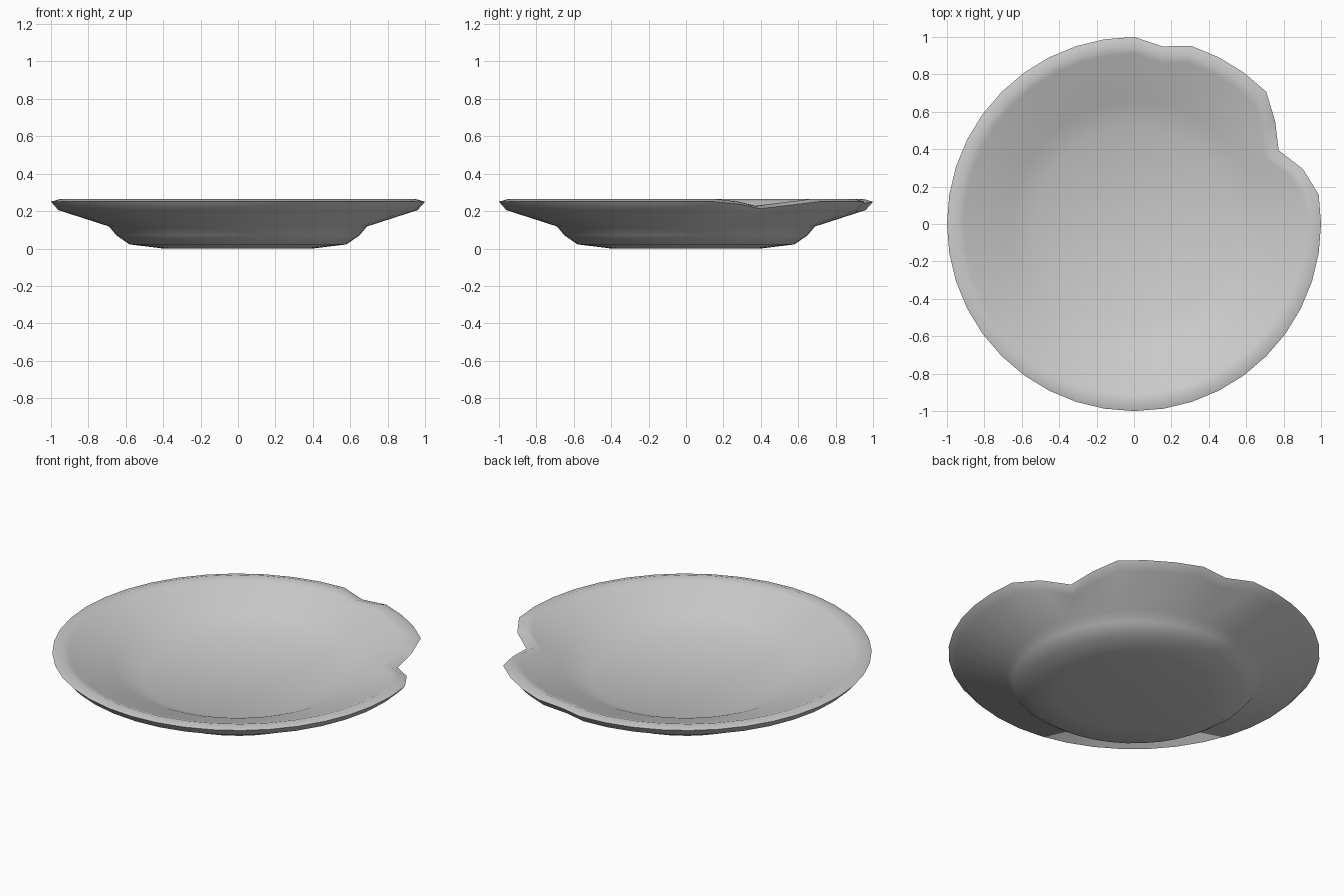
import bpy, bmesh, math

if "Cube" in bpy.data.objects:
    bpy.data.objects.remove(bpy.data.objects["Cube"])

SEGMENTS = 40

# Half cross-section (radius, height): underside, lip, then inside down to the floor
PROFILE = [(0.40, 0.0), (0.58, 0.022), (0.65, 0.07), (0.69, 0.118),
           (0.96, 0.205), (1.0, 0.25), (0.95, 0.265), (0.91, 0.25),
           (0.66, 0.165), (0.52, 0.105)]

# Chips in the rim: segment index -> remaining outer radius
CHIPS = {2: 0.95, 3: 0.868, 4: 0.933, 9: 0.962}


def chipped(radius, height, segment):
    """Pull the flange inward and down along its slope at a chip."""
    weight = max(0.0, min(1.0, (radius - 0.72) / 0.2))
    pull = (1.0 - CHIPS.get(segment, 1.0)) * weight
    return radius - pull, height - 0.28 * pull


bm = bmesh.new()

# Revolve the profile into rings
rings = []
for r, z in PROFILE:
    ring = []
    for i in range(SEGMENTS):
        a = 2 * math.pi * i / SEGMENTS
        rr, zz = chipped(r, z, i)
        ring.append(bm.verts.new((rr * math.cos(a), rr * math.sin(a), zz)))
    rings.append(ring)

for lower, upper in zip(rings, rings[1:]):
    for i in range(SEGMENTS):
        j = (i + 1) % SEGMENTS
        bm.faces.new((lower[i], lower[j], upper[j], upper[i]))

# Flat base and flat eating surface
bm.faces.new(rings[0][::-1])
bm.faces.new(rings[-1])
bmesh.ops.recalc_face_normals(bm, faces=bm.faces[:])

mesh = bpy.data.meshes.new("chipped_plate")
bm.to_mesh(mesh)
bm.free()
plate = bpy.data.objects.new("chipped_plate", mesh)
bpy.context.collection.objects.link(plate)

# Smooth glaze with only hard breaks kept sharp
bpy.context.view_layer.objects.active = plate
plate.select_set(True)
bpy.ops.object.shade_smooth_by_angle(angle=math.radians(75))
